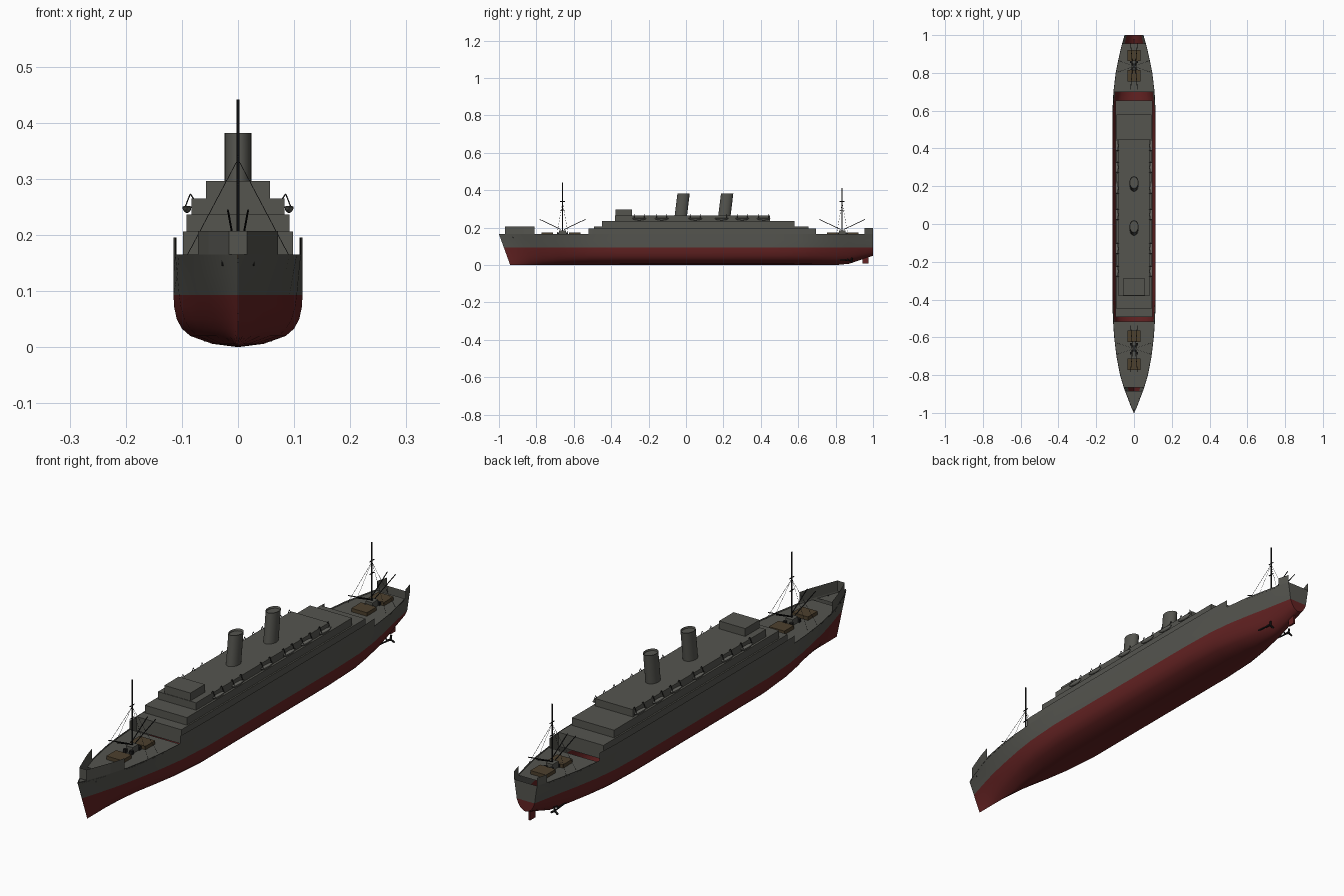
import bpy, bmesh, math
from mathutils import Vector

if "Cube" in bpy.data.objects:
    bpy.data.objects.remove(bpy.data.objects["Cube"])


def material(name, r, g, b):
    m = bpy.data.materials.new(name)
    m.use_nodes = True
    m.diffuse_color = (r, g, b, 1)
    m.node_tree.nodes["Principled BSDF"].inputs["Base Color"].default_value = (r, g, b, 1)
    return m


GRAY = material("ship gray", .09, .09, .078)
RED = material("bottom red", .125, .016, .016)
BROWN = material("hatch brown", .075, .052, .027)
BLACK = material("rigging black", .012, .012, .012)
PALE = material("boat gray", .14, .14, .125)


def make(name, bm, *mats, smooth=False):
    mesh = bpy.data.meshes.new(name)
    bm.to_mesh(mesh)
    bm.free()
    ob = bpy.data.objects.new(name, mesh)
    bpy.context.scene.collection.objects.link(ob)
    for m in mats:
        mesh.materials.append(m)
    if smooth:
        bpy.ops.object.select_all(action='DESELECT')
        ob.select_set(True)
        bpy.context.view_layer.objects.active = ob
        bpy.ops.object.shade_smooth_by_angle(angle=math.radians(35))
    return ob


def box(name, x, y0, y1, z0, z1, mat, cx=0):
    bm = bmesh.new()
    bmesh.ops.create_cube(bm, size=1)
    for v in bm.verts:
        v.co = (cx + v.co.x * 2 * x, (y0 + y1) / 2 + v.co.y * (y1 - y0),
                (z0 + z1) / 2 + v.co.z * (z1 - z0))
    return make(name, bm, mat)


def rods(name, segments, radius, mat, sides=6):
    bm = bmesh.new()
    for a, b in segments:
        a, b = Vector(a), Vector(b)
        new = bmesh.ops.create_cone(bm, cap_ends=True, segments=sides, radius1=radius,
                                    radius2=radius, depth=(b - a).length)["verts"]
        rot = (b - a).to_track_quat('Z', 'Y')
        for v in new:
            v.co = rot @ v.co + (a + b) / 2
    return make(name, bm, mat)


# Hull lines: station, half beam, fineness of the section
STATIONS = [(-1, .001, 1), (-.967, .016, 1), (-.92, .034, 1), (-.87, .053, .95),
            (-.8, .074, .85), (-.7, .093, .65), (-.6, .105, .4), (-.5, .112, .2),
            (-.35, .115, 0), (.45, .115, 0), (.6, .114, .1), (.7, .109, .3),
            (.8, .097, .55), (.87, .083, .7), (.94, .067, .75), (1, .05, .7)]
# Section rows: height, full width factor, fine width factor
ROWS = [(0, 0, 0), (.006, .4, .1), (.02, .74, .25), (.033, .87, .36), (.05, .95, .47),
        (.072, .99, .59), (.093, 1, .69), (.13, 1, .84), (.165, 1, 1)]
WATERLINE, TOP = .093, .165


def beam(y):
    for (a, wa, _), (b, wb, _) in zip(STATIONS, STATIONS[1:]):
        if a <= y <= b:
            return wa + (wb - wa) * (y - a) / (b - a)
    return STATIONS[-1][1]


def span(y0, y1):
    return [y0] + [s[0] for s in STATIONS if y0 < s[0] < y1] + [y1]


def hull_point(station, row, side):
    y, b, fine = station
    z, full, thin = row
    keel = .05 * max(0, (y - .85) / .15)
    if y < -.5:
        stem = -.94 - .06 * z / TOP
        y = -.5 + (y + .5) * (stem + .5) / -.5
    if z < WATERLINE:
        z = keel + z * (WATERLINE - keel) / WATERLINE
    return (side * b * (full + (thin - full) * fine), y, z)


# Open hull shell with a closed transom
bm = bmesh.new()
profile = [(r, -1) for r in reversed(ROWS)] + [(r, 1) for r in ROWS[1:]]
grid = [[bm.verts.new(hull_point(s, r, side)) for r, side in profile] for s in STATIONS]
for a, b in zip(grid, grid[1:]):
    for i in range(len(profile) - 1):
        bm.faces.new((a[i], a[i + 1], b[i + 1], b[i]))
n = len(profile)
for i in range(n // 2):
    ring = [grid[-1][i], grid[-1][i + 1], grid[-1][n - 2 - i], grid[-1][n - 1 - i]]
    bm.faces.new(list(dict.fromkeys(ring)))
bmesh.ops.remove_doubles(bm, verts=bm.verts, dist=.0001)
bmesh.ops.recalc_face_normals(bm, faces=bm.faces)
for f in bm.faces:
    f.material_index = int(f.calc_center_median().z < WATERLINE)
make("hull", bm, GRAY, RED, smooth=True)


def bulwark(name, y0, y1, z, joined=False):
    bm = bmesh.new()
    ys = span(y0, y1)
    sides = [[(s * beam(y), y) for y in ys] for s in (-1, 1)]
    paths = [sides[0][::-1] + sides[1]] if joined else sides
    for path in paths:
        pairs = [(bm.verts.new((x, y, TOP)), bm.verts.new((x, y, z))) for x, y in path]
        for (a, b), (c, d) in zip(pairs, pairs[1:]):
            bm.faces.new((a, c, d, b))
    bmesh.ops.recalc_face_normals(bm, faces=bm.faces)
    make(name, bm, GRAY)


bulwark("bow_bulwark", -.967, -.81, .207, joined=True)
bulwark("middle_bulwark", -.52, .695, .195)
bulwark("stern_bulwark", .955, 1, .197)


def deck(name, y0, y1, z=.16):
    bm = bmesh.new()
    ys = span(y0, y1)
    pts = [(beam(y) * .99, y) for y in ys] + [(-beam(y) * .99, y) for y in reversed(ys)]
    bm.faces.new([bm.verts.new((x, y, z)) for x, y in pts])
    make(name, bm, GRAY)


deck("bow_deck", -.985, -.885)
deck("fore_deck", -.865, -.515)
deck("aft_deck", .70, .955)

# Stepped superstructure and bridge
box("lower_house", .098, -.493, .655, .15, .206, GRAY)
box("middle_house", .092, -.45, .58, .206, .236, GRAY)
box("upper_house", .083, -.38, .45, .236, .265, GRAY)
box("bridge_house", .057, -.378, -.288, .265, .296, GRAY)

# Raked oval funnels, slightly hollow at the top
for name, y in (("fore_funnel", -.028), ("aft_funnel", .205)):
    bm = bmesh.new()
    bmesh.ops.create_cone(bm, cap_ends=True, segments=24, radius1=1, radius2=1, depth=1)
    cap = max(bm.faces, key=lambda f: f.calc_center_median().z)
    bmesh.ops.inset_region(bm, faces=[cap], thickness=.08)
    for v in cap.verts:
        v.co.z -= .06
    for v in bm.verts:
        h = v.co.z + .5
        v.co = (v.co.x * .024, y + v.co.y * .033 + h * .015, .26 + h * .122)
    make(name, bm, GRAY, smooth=True)

# Masts with booms, crosstrees, stays, winches and hatches
for end, y, top, hatches in (("fore", -.66, .441, (-.595, -.742)),
                             ("aft", .835, .412, (.785, .892))):
    rods(end + "_mast", [((0, y, .16), (0, y, top))], .003, BLACK, 8)
    rods(end + "_booms", [((s * .008, y + d * .008, .19), (s * .018, y + d * .122, .244))
                          for s in (-1, 1) for d in (-1, 1)], .0018, BLACK)
    rods(end + "_crosstrees", [((0, y - .013, z), (0, y + .013, z)) for z in (.29, .34)],
         .002, BLACK)
    rods(end + "_stays", [((0, y, .335), (s * beam(y) * .92, y + d, TOP))
                          for s in (-1, 1) for d in (-.03, .03)], .0006, BLACK, 4)
    box(end + "_mast_house", .015, y - .018, y + .018, .16, .184, GRAY)
    for i, h in enumerate(hatches):
        box(f"{end}_hatch_{i + 1}", .034, h - .03, h + .03, .158, .174, BROWN)
    for s in (-1, 1):
        for d in (-1, 1):
            box(f"{end}_winch", .006, y + d * .024 - .006, y + d * .024 + .006,
                .16, .174, BLACK, s * .014)

# Lifeboats hung from davits on both sides
for side, label in ((1, "left"), (-1, "right")):
    davits = []
    for i, y in enumerate((-.25, -.13, .05, .19, .3, .415)):
        bm = bmesh.new()
        bmesh.ops.create_uvsphere(bm, u_segments=12, v_segments=8, radius=1)
        for v in bm.verts:
            v.co = (side * .091 + v.co.x * .008, y + v.co.y * .037,
                    .25 + v.co.z * (.011 if v.co.z < 0 else .002))
        make(f"{label}_lifeboat_{i + 1}", bm, PALE, smooth=True)
        for d in (-.027, .027):
            davits.append(((side * .079, y + d, .264), (side * .085, y + d, .273)))
            davits.append(((side * .085, y + d, .273), (side * .094, y + d, .25)))
    rods(label + "_davits", davits, .0012, BLACK, 5)

    # Propeller, shaft and bow anchor on the same side
    px = side * .047
    rods(label + "_shaft", [((px, .81, .03), (px, .89, .022)),
                            ((side * .02, .865, .05), (px, .865, .025))], .003, BLACK, 8)
    blades = []
    for k in range(3):
        a = math.radians(90 + 120 * k)
        blades.append(((px, .885, .022), (px + .017 * math.cos(a), .888, .022 + .017 * math.sin(a))))
    rods(label + "_propeller", blades, .004, BLACK)
    rods(label + "_anchor", [((side * .026, -.925, .145), (side * .027, -.925, .162))],
         .003, BLACK)

# Rudder below the stern
box("rudder", .004, .945, .977, .008, .06, RED)
